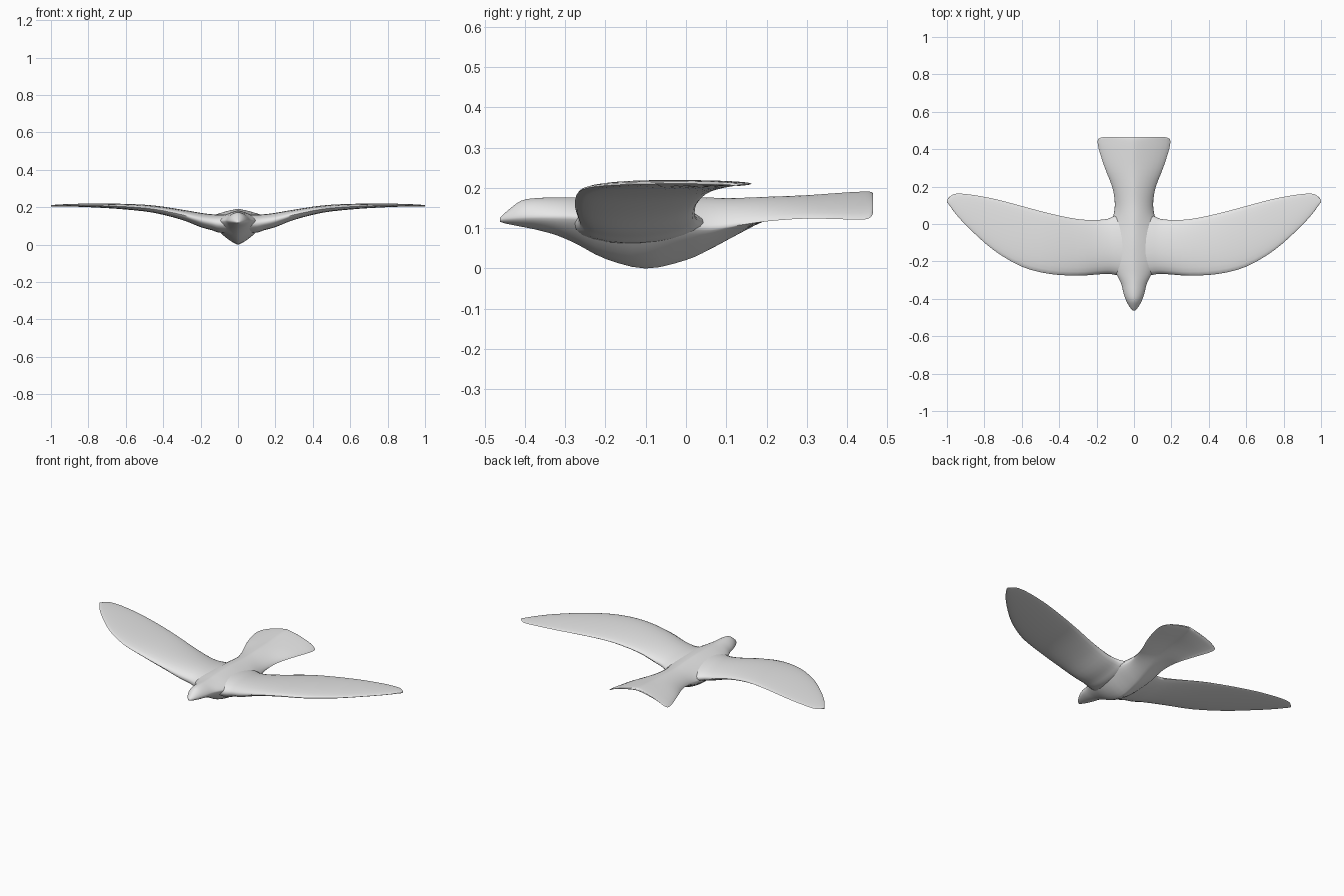
import bpy, bmesh, math

mat = bpy.data.materials.new("pale grey")
mat.diffuse_color = (0.8, 0.8, 0.8, 1)


def smooth_rows(rows, steps):
    """Catmull-Rom interpolation between stations."""
    out = []
    for i in range(len(rows) - 1):
        a, b, c, d = rows[max(i - 1, 0)], rows[i], rows[i + 1], rows[min(i + 2, len(rows) - 1)]
        for s in range(steps):
            t = s / steps
            out.append([0.5 * (2 * q + (r - p) * t + (2 * p - 5 * q + 4 * r - u) * t * t
                               + (3 * q - p - 3 * r + u) * t ** 3)
                        for p, q, r, u in zip(a, b, c, d)])
    return out + [list(rows[-1])]


def loft(name, rings):
    """Skin closed rings of points and cap both ends."""
    bm = bmesh.new()
    loops = [[bm.verts.new(p) for p in ring] for ring in rings]
    n = len(loops[0])
    for a, b in zip(loops, loops[1:]):
        for i in range(n):
            j = (i + 1) % n
            bm.faces.new((a[i], a[j], b[j], b[i]))
    bm.faces.new(loops[0])
    bm.faces.new(loops[-1])
    bmesh.ops.recalc_face_normals(bm, faces=bm.faces)
    me = bpy.data.meshes.new(name)
    bm.to_mesh(me)
    bm.free()
    me.materials.append(mat)
    ob = bpy.data.objects.new(name, me)
    bpy.context.collection.objects.link(ob)
    bpy.context.view_layer.objects.active = ob
    ob.select_set(True)
    bpy.ops.object.shade_smooth_by_angle(angle=math.radians(60))
    ob.select_set(False)


def spow(v, e):
    return math.copysign(abs(v) ** e, v)


# Body and tail: y, half width, top z, side z, bottom z, roundness
body = [
    (-0.462, 0.006, 0.126, 0.121, 0.116, 2.0),
    (-0.445, 0.022, 0.142, 0.124, 0.111, 1.8),
    (-0.41, 0.042, 0.168, 0.127, 0.104, 1.7),
    (-0.37, 0.056, 0.175, 0.128, 0.096, 1.6),
    (-0.32, 0.068, 0.176, 0.128, 0.082, 1.5),
    (-0.27, 0.092, 0.177, 0.127, 0.060, 1.4),
    (-0.20, 0.120, 0.181, 0.122, 0.024, 1.35),
    (-0.10, 0.130, 0.183, 0.115, 0.000, 1.3),
    (0.00, 0.122, 0.179, 0.105, 0.021, 1.35),
    (0.06, 0.107, 0.176, 0.100, 0.048, 1.5),
    (0.12, 0.103, 0.175, 0.106, 0.080, 1.5),
    (0.20, 0.117, 0.178, 0.117, 0.120, 1.4),
    (0.30, 0.156, 0.182, 0.124, 0.150, 1.35),
    (0.40, 0.188, 0.189, 0.122, 0.165, 1.3),
    (0.445, 0.194, 0.191, 0.122, 0.172, 1.3),
    (0.460, 0.183, 0.190, 0.129, 0.176, 1.3),
    (0.465, 0.160, 0.187, 0.140, 0.179, 1.3),
]
rings = []
for y, w, zt, zs, zb, n in smooth_rows(body, 3):
    ring = []
    for k in range(32):
        a = 2 * math.pi * k / 32
        c, s = spow(math.cos(a), 2 / n), spow(math.sin(a), 2 / n)
        ring.append((w * c, y, zs + (zt - zs) * s if s > 0 else zs + (zs - zb) * s))
    rings.append(ring)
loft("body_and_tail", rings)

# Wings: x, leading y, trailing y, mid-height z, thickness
wing = [
    (0.04, -0.285, 0.055, 0.112, 0.105),
    (0.10, -0.272, 0.045, 0.113, 0.100),
    (0.14, -0.266, 0.028, 0.120, 0.088),
    (0.20, -0.270, 0.022, 0.132, 0.078),
    (0.30, -0.276, 0.026, 0.160, 0.056),
    (0.45, -0.267, 0.056, 0.190, 0.040),
    (0.60, -0.228, 0.096, 0.203, 0.031),
    (0.75, -0.140, 0.135, 0.209, 0.022),
    (0.88, -0.025, 0.158, 0.211, 0.015),
    (0.95, 0.050, 0.162, 0.210, 0.011),
    (0.98, 0.090, 0.150, 0.209, 0.009),
    (1.00, 0.118, 0.130, 0.208, 0.006),
]
for side, label in ((1, "right_wing"), (-1, "left_wing")):
    rings = []
    for x, le, te, z, th in smooth_rows(wing, 3):
        ring = []
        for k in range(24):
            a = 2 * math.pi * k / 24
            u = 0.5 - 0.5 * math.cos(a)
            taper = 1.12 - 0.3 * u      # fuller leading edge
            ring.append((side * x, le + (te - le) * u,
                         z + 0.5 * th * math.sin(a) * taper))
        rings.append(ring)
    loft(label, rings)
